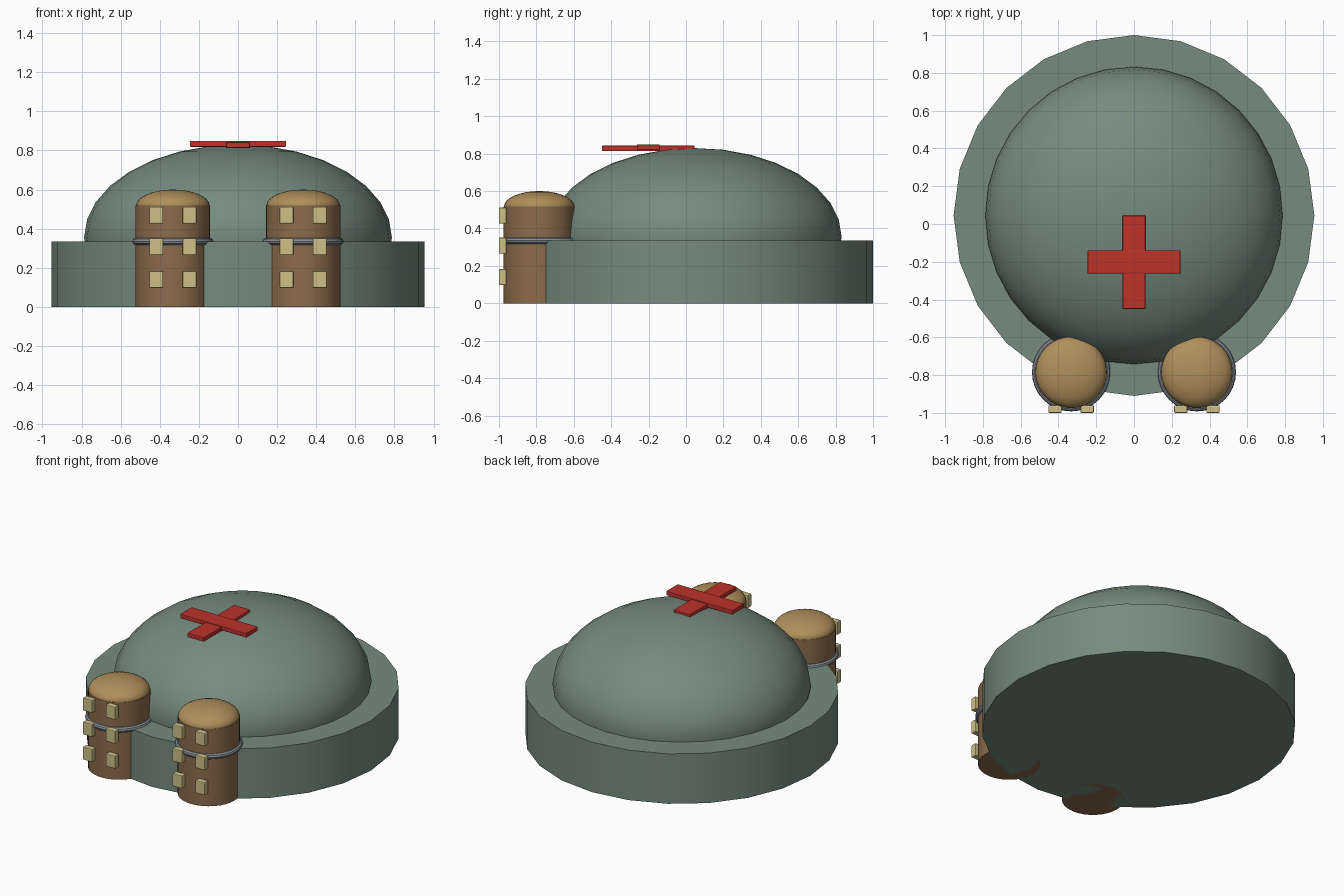
import bpy, bmesh, math

if "Cube" in bpy.data.objects:
    bpy.data.objects.remove(bpy.data.objects["Cube"])


def material(name, rgb):
    m = bpy.data.materials.new(name)
    m.diffuse_color = (*rgb, 1)
    m.use_nodes = True
    m.node_tree.nodes["Principled BSDF"].inputs["Base Color"].default_value = m.diffuse_color
    return m


GREEN = material("sage_green", (0.18, 0.26, 0.21))
BROWN = material("wood_brown", (0.26, 0.148, 0.074))
TAN = material("cap_tan", (0.434, 0.275, 0.105))
CREAM = material("plate_cream", (0.62, 0.53, 0.25))
RED = material("cross_red", (0.51, 0.032, 0.023))
GREY = material("band_grey", (0.25, 0.285, 0.32))


def finish(name, mat, smooth=True):
    o = bpy.context.object
    o.name = name
    o.data.materials.append(mat)
    if smooth:
        bpy.ops.object.shade_smooth_by_angle(angle=math.radians(30))
    return o


def cylinder(name, mat, x, y, r, z0, z1, sides):
    bpy.ops.mesh.primitive_cylinder_add(vertices=sides, radius=r, depth=z1 - z0,
                                        location=(x, y, (z0 + z1) / 2))
    return finish(name, mat)


def box(name, mat, lo, hi, bevel):
    bpy.ops.mesh.primitive_cube_add(size=1, location=[(a + b) / 2 for a, b in zip(lo, hi)])
    bpy.context.object.scale = [b - a for a, b in zip(lo, hi)]
    bpy.ops.object.transform_apply(location=False, rotation=False, scale=True)
    o = finish(name, mat, smooth=False)
    mod = o.modifiers.new("soft_edges", "BEVEL")
    mod.width, mod.segments = bevel, 2


def half_dome(name, mat, x, y, z, r, h, segments, rings, cut):
    """Flattened sphere, trimmed below the height `cut`."""
    bpy.ops.mesh.primitive_uv_sphere_add(segments=segments, ring_count=rings, radius=1)
    o = bpy.context.object
    bm = bmesh.new()
    bm.from_mesh(o.data)
    for v in bm.verts:
        v.co = (x + v.co.x * r, y + v.co.y * r, z + v.co.z * h)
    bmesh.ops.bisect_plane(bm, geom=bm.verts[:] + bm.edges[:] + bm.faces[:],
                           plane_co=(0, 0, cut), plane_no=(0, 0, 1), clear_inner=True)
    bm.to_mesh(o.data)
    bm.free()
    finish(name, mat)


# Round base and main dome
CY = 0.045
cylinder("base", GREEN, 0, CY, 0.955, 0, 0.335, 24)
half_dome("dome", GREEN, 0, CY, 0.355, 0.787, 0.475, 32, 16, 0.3)

# Red cross lying on the dome
box("cross_long_bar", RED, (-0.061, -0.45, 0.813), (0.061, 0.045, 0.843), 0.005)
box("cross_wide_bar", RED, (-0.246, -0.263, 0.819), (0.246, -0.14, 0.849), 0.005)

# Two front posts with cap, band and plates
PY = -0.785
for side, s in (("left", -1), ("right", 1)):
    px = 0.333 * s
    cylinder(side + "_post", BROWN, px, PY, 0.19, 0, 0.518, 32)
    half_dome(side + "_post_cap", TAN, px, PY, 0.518, 0.188, 0.082, 32, 16, 0.51)
    bpy.ops.mesh.primitive_torus_add(location=(px, PY, 0.335), major_radius=0.188,
                                     minor_radius=0.019, major_segments=32, minor_segments=10)
    finish(side + "_post_band", GREY)
    for row, z in enumerate((0.14, 0.308, 0.469)):
        for col, dx in enumerate((-0.085, 0.085)):
            x = px + dx
            box(f"{side}_plate_{row}_{col}", CREAM, (x - 0.035, -1.0, z - 0.043),
                (x + 0.035, -0.96, z + 0.043), 0.005)
